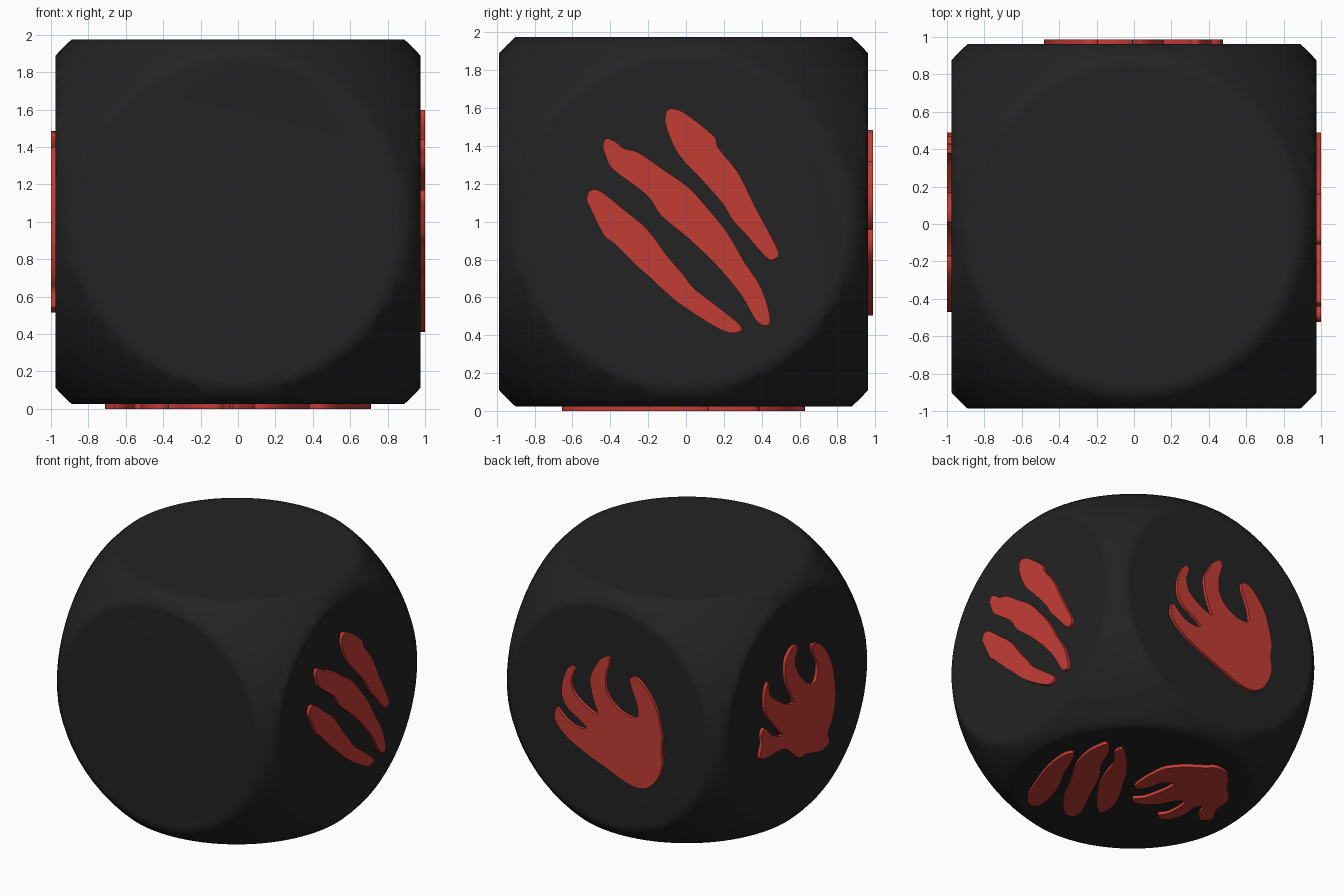
import bpy, bmesh, math
from mathutils import Vector

HALF = 0.975                              # half width of the die
CENTRE = Vector((0, -0.0125, 1.0))
RIM = 1.32                                # radius of the sphere that rounds the corners


def material(name, rgb):
    m = bpy.data.materials.new(name)
    m.diffuse_color = (*rgb, 1)
    return m


BLACK = material("charcoal black", (0.0168, 0.0168, 0.0168))
RED = material("claw red", (0.55, 0.046, 0.036))


def add_object(name, bm, mat):
    bmesh.ops.recalc_face_normals(bm, faces=bm.faces)
    mesh = bpy.data.meshes.new(name)
    bm.to_mesh(mesh)
    bm.free()
    mesh.materials.append(mat)
    ob = bpy.data.objects.new(name, mesh)
    ob.location = CENTRE
    bpy.context.collection.objects.link(ob)
    return ob


def smooth_outline(pts, steps=3):
    """Closed Catmull-Rom curve through the points."""
    out, n = [], len(pts)
    for i in range(n):
        a, b, c, d = (Vector(pts[(i + k) % n]) for k in (-1, 0, 1, 2))
        for s in range(steps):
            t = s / steps
            out.append(0.5 * (2 * b + (c - a) * t + (2 * a - 5 * b + 4 * c - d) * t * t
                              + (3 * b - a - 3 * c + d) * t ** 3))
    return out


def plates(name, outlines, place):
    """Raised plates on one face; place(u, v, depth) gives the 3D position."""
    bm = bmesh.new()
    for pts in outlines:
        loop = smooth_outline(pts)
        low = [bm.verts.new(place(p.x, p.y, HALF - 0.02)) for p in loop]
        top = [bm.verts.new(place(p.x, p.y, 1.0)) for p in loop]
        bm.faces.new(low)
        bm.faces.new(top)
        for i in range(len(loop)):
            j = (i + 1) % len(loop)
            bm.faces.new((low[i], low[j], top[j], top[i]))
    ob = add_object(name, bm, RED)
    bpy.ops.object.select_all(action='DESELECT')
    ob.select_set(True)
    bpy.context.view_layer.objects.active = ob
    bpy.ops.object.shade_smooth_by_angle(angle=math.radians(40))


# Die body: a sphere cut flat on six sides, with soft rims
bm = bmesh.new()
bmesh.ops.create_uvsphere(bm, u_segments=96, v_segments=48, radius=RIM)
for axis in range(3):
    for sign in (-1, 1):
        n = Vector((0, 0, 0))
        n[axis] = sign
        bmesh.ops.bisect_plane(bm, geom=bm.verts[:] + bm.edges[:] + bm.faces[:], dist=1e-4,
                               plane_co=n * HALF, plane_no=n, clear_outer=True)
bmesh.ops.remove_doubles(bm, verts=bm.verts, dist=0.008)
caps = bmesh.ops.holes_fill(bm, edges=[e for e in bm.edges if e.is_boundary], sides=0)["faces"]
bmesh.ops.recalc_face_normals(bm, faces=bm.faces)
bmesh.ops.inset_individual(bm, faces=caps, thickness=0.04)
for f in bm.faces:
    f.smooth = True
add_object("die_body", bm, BLACK)

# Three claw slashes on the right face (y, z)
slash_upper = [(-.11, .555), (-.09, .595), (-.04, .59), (.02, .555), (.15, .45), (.17, .39),
               (.275, .26), (.36, .09), (.435, -.05), (.49, -.165), (.46, -.20), (.42, -.185),
               (.31, -.06), (.245, .01), (.19, .10), (.07, .235), (-.04, .355), (-.10, .485)]
slash_middle = [(-.44, .40), (-.42, .44), (-.37, .42), (-.325, .385), (-.25, .365), (-.12, .275),
                (.015, .18), (.11, .075), (.22, -.06), (.31, -.215), (.40, -.355), (.445, -.51),
                (.42, -.55), (.365, -.515), (.29, -.385), (.165, -.235), (.015, -.09),
                (-.13, .03), (-.185, .115), (-.25, .175), (-.39, .28), (-.425, .35)]
slash_lower = [(-.525, .12), (-.505, .165), (-.45, .16), (-.33, .065), (-.205, -.04),
               (-.10, -.18), (-.01, -.285), (.04, -.35), (.175, -.455), (.29, -.55),
               (.27, -.585), (.205, -.58), (.08, -.51), (-.065, -.41), (-.195, -.29),
               (-.26, -.235), (-.38, -.115), (-.435, -.07), (-.505, .07)]
plates("right_claw_slashes", [slash_upper, slash_middle, slash_lower],
       lambda u, v, d: (d, u + 0.0125, v))

# Claw hand on the back face (seen from behind)
back_hand = [(-.46, -.04), (-.475, -.13), (-.43, -.20), (-.34, -.27), (-.22, -.33), (-.1, -.38),
             (.03, -.43), (.16, -.48), (.28, -.495), (.38, -.45), (.45, -.35), (.48, -.25),
             (.47, -.14), (.48, -.04), (.46, .06), (.43, .17), (.38, .26), (.31, .34),
             (.25, .38), (.195, .37), (.20, .31), (.23, .24), (.26, .15), (.26, .07), (.18, .06),
             (.09, .09), (.02, .15), (-.02, .23), (-.02, .34), (.01, .44), (-.01, .485),
             (-.07, .45), (-.12, .37), (-.16, .28), (-.15, .18), (-.12, .08), (-.09, 0),
             (-.17, .02), (-.25, .07), (-.31, .13), (-.33, .22), (-.30, .30), (-.34, .32),
             (-.38, .26), (-.41, .16), (-.41, .06), (-.36, -.02), (-.28, -.07), (-.19, -.135),
             (-.28, -.15), (-.36, -.12), (-.42, -.07)]
plates("back_claw_hand", [back_hand], lambda u, v, d: (-u, d, v))

# Claw hand with a ragged wrist on the left face (seen from the left)
left_hand = [(-.49, -.25), (-.395, -.28), (-.27, -.28), (-.17, -.30), (-.08, -.365),
             (.005, -.435), (.105, -.44), (.23, -.475), (.32, -.485), (.39, -.455), (.37, -.37),
             (.42, -.305), (.455, -.21), (.47, -.095), (.455, .03), (.43, .14), (.37, .27),
             (.28, .37), (.23, .40), (.17, .40), (.19, .33), (.24, .235), (.24, .155),
             (.205, .09), (.13, .115), (.055, .175), (-.01, .26), (-.045, .35), (-.02, .42),
             (-.01, .475), (-.08, .48), (-.145, .43), (-.17, .36), (-.16, .25), (-.12, .15),
             (-.06, .03), (-.17, .065), (-.27, .13), (-.36, .21), (-.38, .315), (-.42, .265),
             (-.43, .175), (-.41, .07), (-.33, -.03), (-.21, -.17), (-.31, -.14), (-.38, -.08),
             (-.43, -.03), (-.47, -.07), (-.46, -.15)]
plates("left_claw_hand", [left_hand], lambda u, v, d: (-d, -u + 0.0125, v))

# Slashes and claw hand on the underside (x, y)
under_outer = [(.45, -.65), (.53, -.57), (.59, -.43), (.66, -.25), (.70, -.09), (.71, .06),
               (.67, .12), (.60, 0), (.545, -.14), (.45, -.31), (.39, -.49), (.38, -.63)]
under_middle = [(.17, -.58), (.29, -.455), (.41, -.235), (.545, -.01), (.60, .17), (.60, .30),
                (.575, .38), (.49, .305), (.42, .135), (.295, -.045), (.19, -.28), (.09, -.48),
                (.09, -.59)]
under_inner = [(-.01, -.41), (.105, -.30), (.23, -.12), (.31, .055), (.355, .19), (.45, .32),
               (.44, .39), (.33, .31), (.20, .155), (.115, .015), (.01, -.16), (-.045, -.31),
               (-.04, -.39)]
under_hand = [(.02, .03), (.04, .13), (.04, .26), (.02, .38), (-.07, .49), (-.19, .575),
              (-.25, .625), (-.34, .62), (-.42, .57), (-.505, .45), (-.60, .36), (-.64, .26),
              (-.64, .18), (-.675, .11), (-.71, .04), (-.66, -.03), (-.59, .03), (-.55, .14),
              (-.50, .08), (-.515, -.02), (-.49, -.14), (-.43, -.20), (-.37, -.17),
              (-.41, -.11), (-.42, 0), (-.40, .10), (-.33, .06), (-.285, -.03), (-.22, -.10),
              (-.14, -.14), (-.08, -.11), (-.13, -.05), (-.16, .05), (-.18, .18), (-.17, .25),
              (-.09, .20), (-.07, .11), (-.03, .04)]
plates("underside_claw_marks", [under_outer, under_middle, under_inner, under_hand],
       lambda u, v, d: (u, v + 0.0125, -d))
